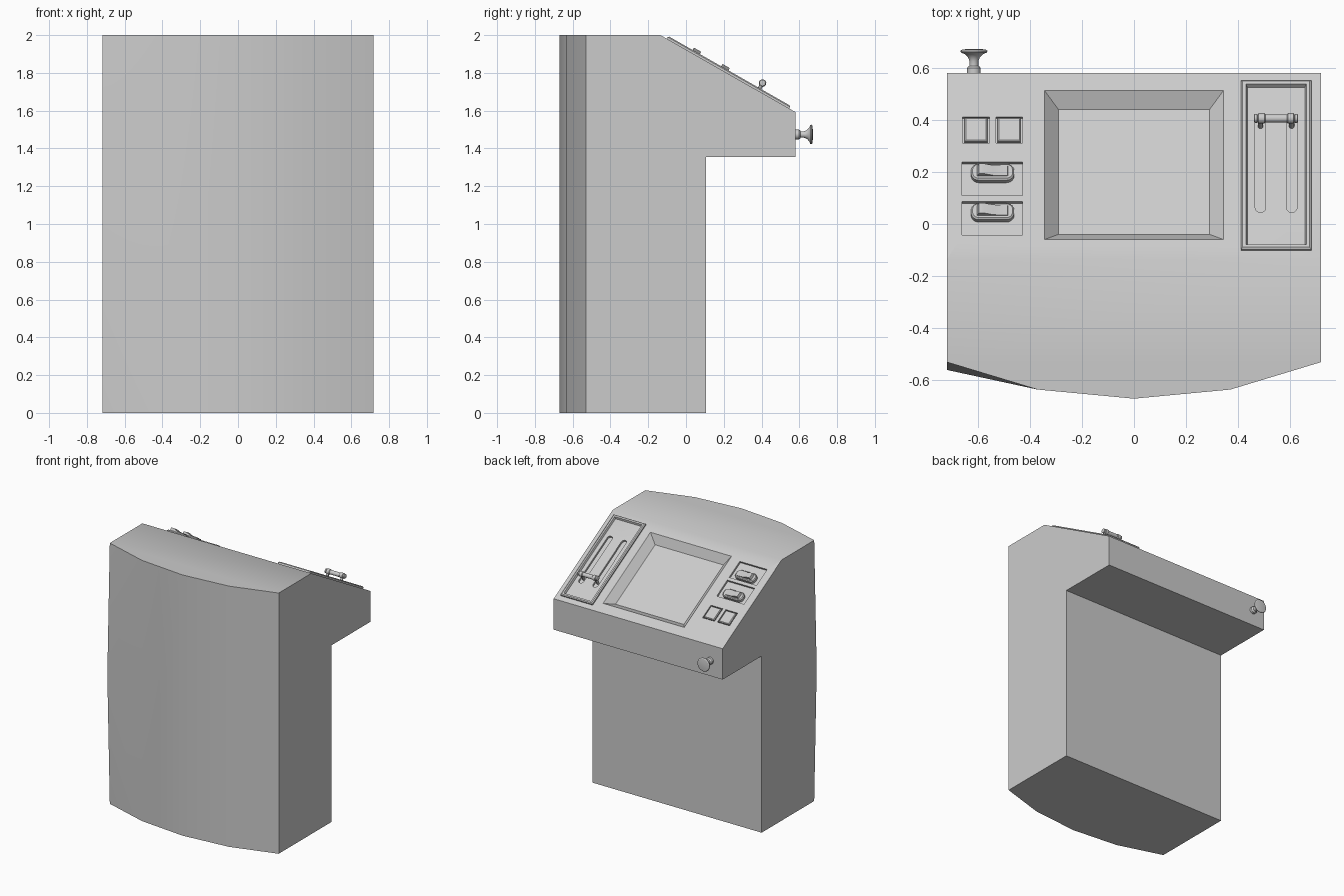
import bpy, bmesh, math
from mathutils import Matrix, Vector

if "Cube" in bpy.data.objects:
    bpy.data.objects.remove(bpy.data.objects["Cube"])

W = 0.717
RIDGE, LIP = Vector((0, -0.135, 2)), Vector((0, 0.58, 1.592))
S = (LIP - RIDGE).normalized()
N = Vector((1, 0, 0)).cross(S)
# panel space: x across, y down the slope, z out of the slope
PANEL = Matrix.Translation(RIDGE) @ Matrix((Vector((1, 0, 0)), S, N)).transposed().to_4x4()


def finish(name, bm, mat=None, angle=30):
    bmesh.ops.recalc_face_normals(bm, faces=bm.faces)
    me = bpy.data.meshes.new(name)
    bm.to_mesh(me)
    bm.free()
    ob = bpy.data.objects.new(name, me)
    bpy.context.collection.objects.link(ob)
    if mat:
        me.transform(mat)
    smooth(ob, angle)
    return ob


def smooth(ob, angle=30):
    bpy.ops.object.select_all(action='DESELECT')
    ob.select_set(True)
    bpy.context.view_layer.objects.active = ob
    bpy.ops.object.shade_smooth_by_angle(angle=math.radians(angle))


def loft(bm, loops, caps=True, closed=False):
    rings = [[bm.verts.new(p) for p in lp] for lp in loops]
    pairs = list(zip(rings, rings[1:])) + ([(rings[-1], rings[0])] if closed else [])
    for a, b in pairs:
        for i in range(len(a)):
            j = (i + 1) % len(a)
            bm.faces.new((a[i], a[j], b[j], b[i]))
    if caps:
        bm.faces.new(rings[0][::-1])
        bm.faces.new(rings[-1])


def rect(x0, x1, y0, y1, z, d=0):
    return [(x0 + d, y0 + d, z), (x1 - d, y0 + d, z), (x1 - d, y1 - d, z), (x0 + d, y1 - d, z)]


def rounded(x0, x1, y0, y1, r, z, d=0, n=6):
    pts = []
    for k, (cx, cy) in enumerate(((x1 - r, y1 - r), (x0 + r, y1 - r), (x0 + r, y0 + r), (x1 - r, y0 + r))):
        for i in range(n + 1):
            a = (k + i / n) * math.pi / 2
            pts.append((cx + (r - d) * math.cos(a), cy + (r - d) * math.sin(a), z))
    return pts


def lathe(name, prof, mat, n=20):
    bm = bmesh.new()
    loft(bm, [[(r * math.cos(2 * math.pi * i / n), r * math.sin(2 * math.pi * i / n), z)
               for i in range(n)] for r, z in prof])
    return finish(name, bm, mat)


# cabinet: bowed front, stepped and sloped back
bm = bmesh.new()
front = [(-W, -0.53), (-0.37, -0.635), (0, -0.67), (0.37, -0.635), (W, -0.53)]
ft = [bm.verts.new((x, y, 2)) for x, y in front]
fb = [bm.verts.new((x, y, 0)) for x, y in front]
back = [(0.107, 0), (0.107, 1.355), (0.58, 1.355), (LIP.y, LIP.z), (RIDGE.y, 2)]
L = [bm.verts.new((-W, y, z)) for y, z in back]
R = [bm.verts.new((W, y, z)) for y, z in back]
mid = bm.verts.new((-W, -0.56, 1.0))
for i in range(1, 4):
    bm.faces.new((fb[i], fb[i + 1], ft[i + 1], ft[i]))
for tri in ((ft[0], mid, ft[1]), (mid, fb[1], ft[1]), (mid, fb[0], fb[1])):
    bm.faces.new(tri)
for i in range(4):
    bm.faces.new((L[i], L[i + 1], R[i + 1], R[i]))
bm.faces.new(ft + [R[4], L[4]])
bm.faces.new(fb + [R[0], L[0]])
bm.faces.new([fb[0], mid, ft[0]] + L[::-1])
bm.faces.new([fb[4], ft[4]] + R[::-1])
cabinet = finish("cabinet", bm)

# recesses: screen, buttons, switches, lever slots
BUTTONS = (-0.606, -0.479)
SWITCHES = (0.107, 0.281)
SLOTS = (0.485, 0.605)
bm = bmesh.new()
scr, t = (-0.344, 0.344, 0.0865, 0.746), 0.054
loft(bm, [rect(*scr, -t, t), rect(*scr, 0.02, -0.02)])
for x in BUTTONS:
    loft(bm, [rect(x - 0.051, x + 0.051, 0.513, 0.629, z) for z in (-0.015, 0.02)])
for y in SWITCHES:
    loft(bm, [rect(-0.659, -0.427, y, y + 0.148, z) for z in (-0.015, 0.02)])
for x in SLOTS:
    loft(bm, [rounded(x - 0.02, x + 0.02, 0.207, 0.64, 0.0199, z) for z in (-0.015, 0.02)])
cutter = finish("recess_cutter", bm, PANEL)
cutter.hide_render = True
mod = cabinet.modifiers.new("recesses", 'BOOLEAN')
mod.operation, mod.solver, mod.object = 'DIFFERENCE', 'EXACT', cutter
bpy.context.view_layer.objects.active = cabinet
bpy.ops.object.modifier_apply(modifier=mod.name)
bpy.data.objects.remove(cutter)
smooth(cabinet)

# square push buttons
for i, x in enumerate(BUTTONS):
    bm = bmesh.new()
    b = (x - 0.044, x + 0.044, 0.519, 0.623)
    loft(bm, [rect(*b, -0.016), rect(*b, 0.0), rect(*b, 0.005, 0.005)])
    finish(f"push_button_{i + 1}", bm, PANEL)

# rocker switches: rounded housing and tilted paddle
for i, y in enumerate(SWITCHES):
    bm = bmesh.new()
    h = (-0.625, -0.46, y + 0.065, y + 0.138, 0.03)
    loft(bm, [rounded(*h, -0.016), rounded(*h, 0.004), rounded(*h, 0.01, 0.006)])
    finish(f"switch_housing_{i + 1}", bm, PANEL)
    bm = bmesh.new()
    side = [(-0.605, 0.0), (-0.595, 0.03), (-0.575, 0.03), (-0.54, 0.017), (-0.485, 0.013), (-0.48, 0.0)]
    loft(bm, [[(x, yy, z) for x, z in side] for yy in (y + 0.08, y + 0.124)])
    finish(f"switch_paddle_{i + 1}", bm, PANEL)

# lever bezel
bm = bmesh.new()
z = (0.41, 0.68, 0.0375, 0.784)
loft(bm, [rect(*z, h, d) for d, h in ((0, -0.004), (0, 0.01), (0.007, 0.016), (0.019, 0.016), (0.026, -0.004))],
     caps=False, closed=True)
finish("lever_bezel", bm, PANEL)

# lever grip and its two stems
HS, HH = 0.595, 0.047
bar = [(0.012, 0), (0.017, 0.003), (0.017, 0.012), (0.014, 0.014), (0.02, 0.018), (0.02, 0.04), (0.016, 0.044)]
half = [(r, zz - 0.085) for r, zz in bar]
lathe("lever_grip", half + [(r, -zz) for r, zz in half[::-1]],
      PANEL @ Matrix.Translation((0.545, HS, HH)) @ Matrix.Rotation(math.pi / 2, 4, 'Y'))
for i, x in enumerate(SLOTS):
    lathe(f"lever_stem_{i + 1}", [(0.01, -0.015), (0.01, HH)],
          PANEL @ Matrix.Translation((x, HS, 0)), 12)

# pull knob on the rear lip
lathe("pull_knob", [(0.026, -0.005), (0.026, 0.018), (0.022, 0.024), (0.017, 0.027), (0.017, 0.045),
                    (0.023, 0.06), (0.036, 0.072), (0.05, 0.078), (0.052, 0.084), (0.046, 0.089), (0.02, 0.092)],
      Matrix.Translation((-0.614, 0.58, 1.474)) @ Matrix.Rotation(-math.pi / 2, 4, 'X'), 24)
